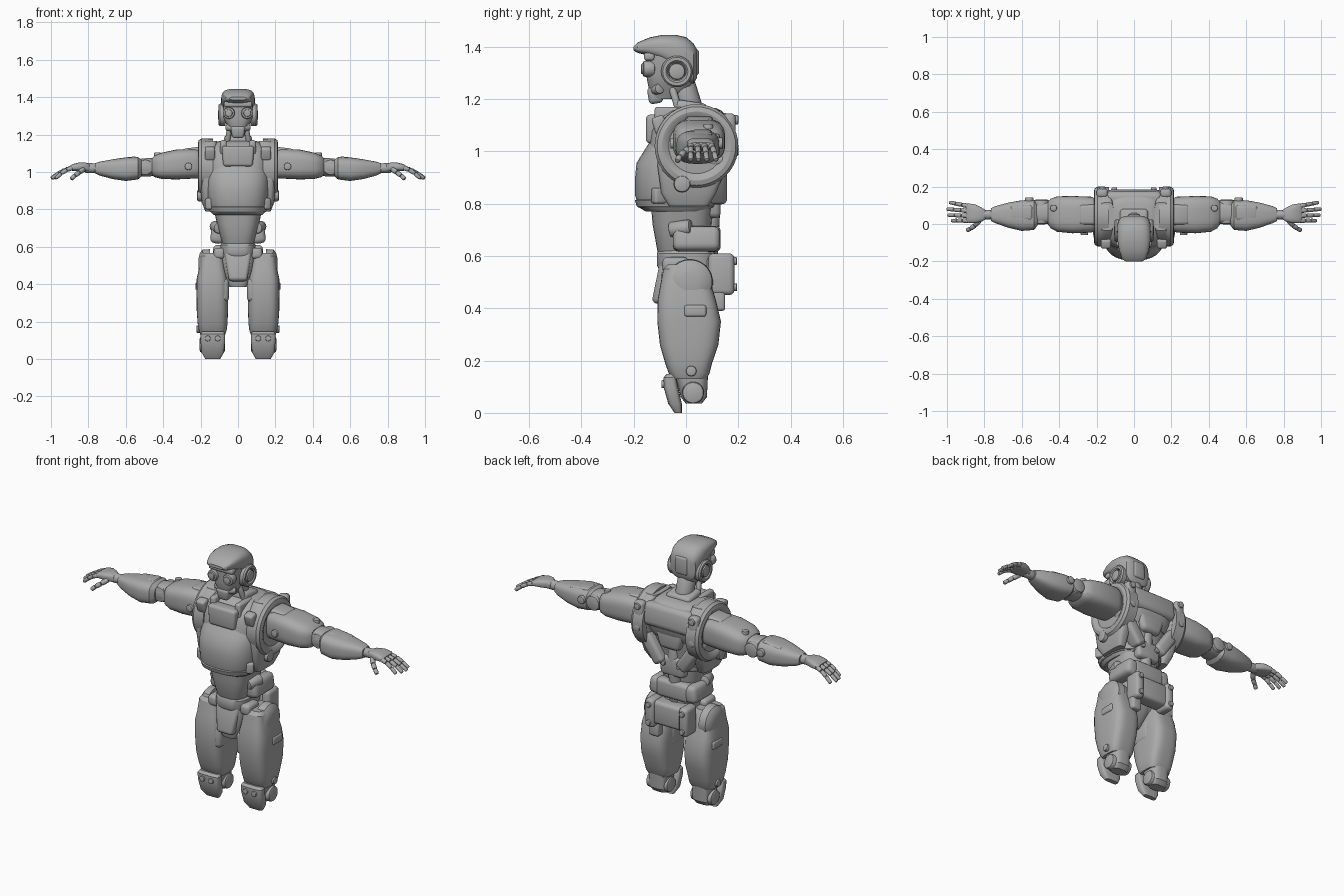
import bpy, bmesh, math
from mathutils import Vector, Matrix, Euler

GREY = bpy.data.materials.new("grey metal")
GREY.diffuse_color = (0.4, 0.4, 0.4, 1)


def finish(name, bm, mirror, angle=32):
    bmesh.ops.recalc_face_normals(bm, faces=bm.faces[:])
    me = bpy.data.meshes.new(name)
    bm.to_mesh(me)
    bm.free()
    me.materials.append(GREY)
    me.shade_smooth()
    me.set_sharp_from_angle(angle=math.radians(angle))
    ob = bpy.data.objects.new(name, me)
    bpy.context.collection.objects.link(ob)
    if mirror:
        ob.modifiers.new("mirror", 'MIRROR').use_mirror_merge = False
    return ob


def box(name, c, s, bevel=0.015, rot=(0, 0, 0), mirror=False, taper=1.0):
    """Bevelled block; taper scales the lower end in x."""
    bm = bmesh.new()
    bmesh.ops.create_cube(bm, size=1)
    for v in bm.verts:
        k = taper if v.co.z < 0 else 1
        v.co = Vector((v.co.x * s[0] * k, v.co.y * s[1], v.co.z * s[2]))
    bmesh.ops.bevel(bm, geom=bm.edges[:], offset=bevel, segments=3, profile=0.5,
                    affect='EDGES', clamp_overlap=True)
    bm.transform(Matrix.Translation(c) @ Euler(rot).to_matrix().to_4x4())
    return finish(name, bm, mirror)


def loft(name, axis, sections, n=2.6, mirror=False, segs=32):
    """Skin over superellipse sections (t, centre a, centre b, radius a, radius b)."""
    bm = bmesh.new()
    rings = []
    for t, a, b, ra, rb in sections:
        ring = []
        for i in range(segs):
            w = 2 * math.pi * (i + 0.5) / segs
            c, s = math.cos(w), math.sin(w)
            p = a + ra * math.copysign(abs(c) ** (2 / n), c)
            q = b + rb * math.copysign(abs(s) ** (2 / n), s)
            ring.append(bm.verts.new({'x': (t, p, q), 'y': (p, t, q), 'z': (p, q, t)}[axis]))
        rings.append(ring)
    for r0, r1 in zip(rings, rings[1:]):
        for i in range(segs):
            j = (i + 1) % segs
            bm.faces.new((r0[i], r0[j], r1[j], r1[i]))
    bm.faces.new(rings[0])
    bm.faces.new(rings[-1])
    return finish(name, bm, mirror)


def rod(name, p0, p1, r, r1=None, mirror=False, bevel=0.25, segs=20):
    """Cylinder between two points with rounded rims."""
    p0, p1 = Vector(p0), Vector(p1)
    r1 = r if r1 is None else r1
    bm = bmesh.new()
    bmesh.ops.create_cone(bm, cap_ends=True, segments=segs, radius1=r, radius2=r1,
                          depth=(p1 - p0).length)
    rims = [e for e in bm.edges if abs(e.verts[0].co.z - e.verts[1].co.z) < 1e-5]
    bmesh.ops.bevel(bm, geom=rims, offset=min(r, r1) * bevel, segments=2, profile=0.5,
                    affect='EDGES', clamp_overlap=True)
    q = (p1 - p0).to_track_quat('Z', 'Y').to_matrix().to_4x4()
    bm.transform(Matrix.Translation((p0 + p1) / 2) @ q)
    return finish(name, bm, mirror)


def ring(name, x, y, z, profile, mirror=True, segs=40):
    """Closed (x offset, radius) profile turned about the x axis."""
    bm = bmesh.new()
    loops = [[bm.verts.new((x + dx, y + r * math.cos(w), z + r * math.sin(w)))
              for dx, r in profile]
             for w in (2 * math.pi * i / segs for i in range(segs))]
    m = len(profile)
    for i in range(segs):
        a, b = loops[i], loops[(i + 1) % segs]
        for k in range(m):
            bm.faces.new((a[k], a[(k + 1) % m], b[(k + 1) % m], b[k]))
    return finish(name, bm, mirror)


# head: helmet with visor, face, goggles, muzzle, ear discs
loft("helmet", 'y', [(-.2, 0, 1.393, .045, .008), (-.185, 0, 1.396, .065, .02),
                     (-.14, 0, 1.4, .08, .035), (-.09, 0, 1.395, .088, .05),
                     (-.04, 0, 1.378, .09, .067), (.0, 0, 1.35, .088, .087),
                     (.028, 0, 1.335, .078, .078), (.042, 0, 1.335, .055, .055)], n=3.2)
loft("face", 'z', [(1.2, 0, -.085, .035, .045), (1.25, 0, -.06, .06, .085),
                   (1.29, 0, -.06, .078, .092), (1.38, 0, -.06, .08, .09)], n=3)
box("brow", (0, -.14, 1.362), (.15, .04, .03), .01)
rod("goggle", (.046, -.12, 1.315), (.049, -.165, 1.315), .031, mirror=True)
rod("lens", (.049, -.15, 1.315), (.05, -.172, 1.315), .02, mirror=True)
box("muzzle", (0, -.118, 1.215), (.078, .055, .065), .015, (.15, 0, 0), taper=.8)
rod("muzzle_filter", (.02, -.12, 1.235), (.06, -.1, 1.24), .02, mirror=True)
ring("ear_ring", .088, -.035, 1.305, [(-.02, .035), (-.02, .06), (.008, .06), (.016, .054),
                                      (.016, .042), (.008, .035)])
rod("ear_disc", (.07, -.035, 1.305), (.106, -.035, 1.305), .032, mirror=True)
box("helmet_rear_panel", (0, .035, 1.34), (.075, .03, .1), .012)

# neck and collar
rod("neck", (0, .03, 1.12), (0, -.02, 1.28), .048)
rod("neck_tendon", (.062, -.02, 1.13), (.042, -.055, 1.25), .014, mirror=True)
box("neck_ring", (0, .02, 1.165), (.15, .12, .05), .018, (-.15, 0, 0))
box("front_collar", (0, -.118, 1.085), (.175, .07, .11), .015, taper=.9)
box("collar_side", (.078, -.06, 1.13), (.035, .12, .08), .012, mirror=True)

# torso
loft("upper_chest", 'z', [(.95, 0, -.005, .155, .14), (1.0, 0, .012, .165, .155),
                          (1.08, 0, .022, .165, .155), (1.125, 0, .03, .155, .14),
                          (1.155, 0, .035, .125, .1), (1.165, 0, .035, .1, .08)], n=3.4)
loft("chest_plate", 'z', [(.77, 0, -.03, .13, .125), (.785, 0, -.035, .145, .145),
                          (.83, 0, -.04, .162, .155), (.9, 0, -.035, .168, .16),
                          (.955, 0, -.025, .17, .165), (1.0, 0, -.01, .168, .152),
                          (1.035, 0, 0, .16, .14)], n=2.6)
loft("chest_hem", 'z', [(.785, 0, -.035, .148, .148), (.79, 0, -.035, .154, .154),
                        (.812, 0, -.038, .16, .158), (.816, 0, -.038, .155, .153)], n=2.6)
box("chest_latch", (.147, -.1, .83), (.04, .06, .06), .01, (0, 0, .5), True)
loft("shoulder_strap", 'z', [(.79, .15, .01, .025, .075), (.84, .16, .01, .035, .105),
                             (.95, .163, .025, .04, .135), (1.06, .163, .035, .04, .145),
                             (1.13, .155, .04, .043, .12), (1.165, .145, .04, .036, .075)],
     n=4, mirror=True)
ring("armhole_ring", .185, .04, 1.02, [(-.05, .1), (-.05, .158), (.01, .16), (.025, .15),
                                       (.03, .132), (.025, .115), (.01, .1)])
box("strap_buckle", (.15, -.1, 1.1), (.055, .05, .07), .012, (.3, 0, 0), True)
rod("ring_bolt", (.18, -.015, .875), (.218, -.015, .875), .032, mirror=True)
loft("abdomen", 'z', [(.6, 0, -.015, .075, .085), (.62, 0, -.015, .085, .095),
                      (.72, 0, -.015, .112, .113), (.8, 0, -.015, .13, .12)], n=3)
loft("waist", 'z', [(.55, 0, 0, .085, .105), (.565, 0, 0, .095, .112),
                    (.61, 0, 0, .095, .112), (.622, 0, 0, .085, .105)], n=3)
box("waist_pod", (.108, .04, .665), (.075, .18, .095), .025, (0, -.15, 0), True)
rod("waist_joint", (.1, -.06, .7), (.125, .02, .71), .03, mirror=True)

# back
box("back_plate", (0, .13, 1.08), (.3, .1, .13), .03, (.12, 0, 0))
box("back_rail", (.17, .165, 1.06), (.06, .05, .17), .018, (.0, 0, 0), True)
for z in (1.12, 1.0):
    rod("back_rail_bolt", (.17, .175, z), (.17, .2, z), .018, mirror=True)
box("back_frame", (.125, .115, .9), (.07, .085, .22), .02, (0, .6, 0), True)
box("mid_back_plate", (0, .12, .97), (.2, .08, .13), .025, taper=.6)
box("lower_back_block", (0, .09, .8), (.17, .085, .11), .02, taper=.85)
rod("lower_back_bolt", (.05, .12, .815), (.05, .142, .815), .016, mirror=True)
rod("spine", (0, .085, .58), (0, .105, .95), .035)
box("rear_waist_plate", (0, .1, .665), (.2, .065, .1), .02)

# pelvis and belt pack
loft("pelvis", 'z', [(.385, 0, -.045, .045, .045), (.4, 0, -.04, .055, .055),
                     (.46, 0, -.025, .075, .08), (.53, 0, -.01, .09, .095),
                     (.59, 0, 0, .085, .1)], n=3.5)
box("pelvis_front", (0, -.09, .5), (.15, .05, .17), .018, (-.2, 0, 0), taper=.65)
rod("hip_axle", (-.15, .01, .51), (.15, .01, .51), .055)
box("hip_link", (.1, -.04, .565), (.06, .1, .06), .018, mirror=True)
box("belt_pack", (0, .125, .535), (.2, .09, .13), .02)
box("belt_pouch", (.105, .135, .53), (.055, .1, .16), .02, mirror=True)
for z in (.58, .48):
    rod("belt_bolt", (.105, .17, z), (.105, .195, z), .015, mirror=True)
box("hanging_pouch", (.1, .125, .43), (.06, .05, .08), .012)

# legs, cut off at the knee
loft("thigh", 'z', [(.13, .135, .012, .066, .065), (.15, .135, .012, .074, .078),
                    (.19, .136, .01, .08, .09), (.26, .137, .012, .084, .112),
                    (.35, .137, .012, .085, .122), (.43, .137, .003, .084, .112),
                    (.48, .138, .0, .072, .1), (.55, .14, -.005, .062, .082),
                    (.568, .14, -.005, .048, .065)], n=3.6, mirror=True)
loft("hip_dome", 'x', [(.15, .015, .5, .088, .088), (.19, .015, .5, .085, .085),
                       (.204, .015, .5, .068, .068), (.212, .015, .5, .035, .035)],
     n=2, mirror=True)
box("inner_thigh_guard", (.078, -.02, .37), (.06, .15, .13), .025, mirror=True)
box("thigh_pouch", (.215, .035, .39), (.025, .085, .045), .01, mirror=True)
rod("thigh_bolt", (.19, .02, .16), (.222, .02, .16), .02, mirror=True)
loft("knee_stub", 'z', [(.035, .135, .03, .045, .03), (.06, .135, .03, .055, .05),
                        (.16, .135, .02, .058, .065)], n=3, mirror=True)
rod("knee_joint", (.07, .027, .077), (.205, .027, .077), .042, mirror=True)
loft("knee_cap", 'z', [(0, .135, -.03, .04, .014), (.035, .135, -.042, .06, .026),
                       (.1, .135, -.058, .066, .028), (.135, .135, -.062, .066, .024),
                       (.148, .135, -.06, .056, .014)], n=4, mirror=True)
for x in (.108, .162):
    rod("knee_bolt", (x, -.07, .11), (x, -.094, .11), .015, mirror=True)

# arms
loft("upper_arm", 'x', [(.17, .05, 1.035, .06, .06), (.2, .05, 1.04, .085, .075),
                        (.23, .05, 1.045, .096, .08), (.33, .05, 1.04, .1, .08),
                        (.41, .053, 1.033, .095, .07), (.445, .056, 1.03, .08, .058),
                        (.46, .058, 1.03, .06, .045)], n=3.2, mirror=True)
box("shoulder_cap", (.245, .05, 1.105), (.1, .11, .05), .018, (0, .12, 0), True)
rod("shoulder_bolt", (.265, -.03, 1.03), (.265, -.06, 1.03), .02, mirror=True)
rod("arm_bolt", (.43, .085, 1.07), (.43, .085, 1.105), .018, mirror=True)
loft("elbow", 'x', [(.43, .06, 1.027, .055, .045), (.48, .06, 1.025, .062, .05),
                    (.55, .055, 1.022, .058, .045)], n=2.6, mirror=True)
rod("elbow_disc", (.495, 0, 1.025), (.495, .13, 1.025), .042, mirror=True)
loft("forearm", 'x', [(.515, .05, 1.022, .058, .045), (.535, .048, 1.02, .08, .06),
                      (.6, .045, 1.015, .082, .063), (.67, .047, 1.015, .068, .053),
                      (.74, .05, 1.018, .046, .037), (.765, .05, 1.02, .034, .027)],
     n=3, mirror=True)
box("forearm_guard", (.6, .06, 1.06), (.12, .08, .035), .014, (0, .12, 0), True)
rod("forearm_bolt", (.56, .115, 1.03), (.56, .142, 1.03), .022, mirror=True)
rod("wrist", (.75, .05, 1.02), (.82, .05, 1.022), .026, mirror=True)

# hands
loft("palm", 'x', [(.795, .05, 1.022, .026, .02), (.815, .05, 1.027, .038, .024),
                   (.85, .055, 1.028, .05, .023), (.885, .058, 1.024, .052, .018),
                   (.897, .058, 1.022, .045, .012)], n=3, mirror=True)


def digit(name, points, r):
    for i, (a, b) in enumerate(zip(points, points[1:])):
        rod(name, a, b, r - .001 * i, r - .001 * (i + 1), mirror=True, bevel=.45, segs=12)


for y0, y1, reach in ((.018, .018, .975), (.044, .048, .994), (.07, .08, 1.0), (.096, .115, .985)):
    step = (reach - .885) / 3
    pts = [(.885 + step * i, y0 + (y1 - y0) * i / 3, z)
           for i, z in enumerate((1.022, 1.012, .992, .966))]
    digit("finger", pts, .0125)
digit("thumb", [(.825, .02, 1.015), (.85, -.008, .997), (.873, -.024, .98), (.893, -.034, .962)], .014)
